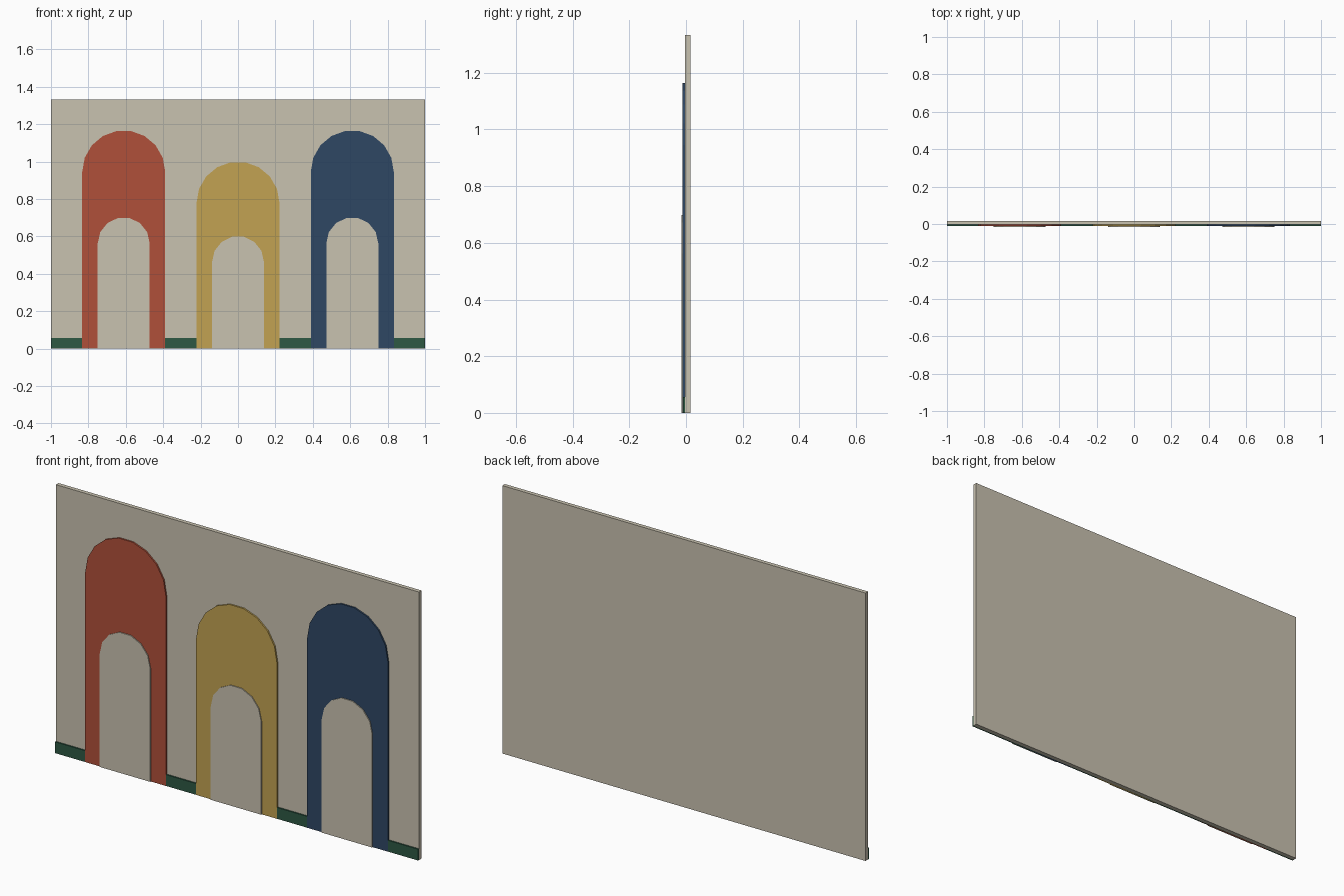
import bpy, bmesh
from math import sin, cos, pi

if "Cube" in bpy.data.objects:
    bpy.data.objects.remove(bpy.data.objects["Cube"])


def material(name, hex_rgb):
    m = bpy.data.materials.new(name)
    srgb = [int(hex_rgb[i:i + 2], 16) / 255 for i in (0, 2, 4)]
    m.diffuse_color = [((c + 0.055) / 1.055) ** 2.4 for c in srgb] + [1]
    m.use_nodes = True
    m.node_tree.nodes["Principled BSDF"].inputs["Base Color"].default_value = m.diffuse_color
    return m


def plate(name, outline, y_front, y_back, mat):
    """Extrude an x/z outline from y_front to y_back."""
    bm = bmesh.new()
    face = bm.faces.new([bm.verts.new((x, y_front, z)) for x, z in outline])
    ext = bmesh.ops.extrude_face_region(bm, geom=[face], use_keep_orig=True)
    moved = [g for g in ext["geom"] if isinstance(g, bmesh.types.BMVert)]
    bmesh.ops.translate(bm, verts=moved, vec=(0, y_back - y_front, 0))
    bmesh.ops.recalc_face_normals(bm, faces=bm.faces)
    mesh = bpy.data.meshes.new(name)
    bm.to_mesh(mesh)
    bm.free()
    mesh.materials.append(mat)
    obj = bpy.data.objects.new(name, mesh)
    bpy.context.collection.objects.link(obj)
    return obj


def rectangle(width, height):
    w = width / 2
    return [(-w, 0), (w, 0), (w, height), (-w, height)]


def arch(cx, width, spring, segments):
    """Straight legs topped by a faceted half circle."""
    r = width / 2
    curve = [(cx + r * cos(pi * i / segments), spring + r * sin(pi * i / segments))
             for i in range(segments + 1)]
    return [(cx - r, 0), (cx + r, 0)] + curve


beige = material("plaster", "C9C2B0")
green = material("green", "2D5844")
red = material("red", "B0503A")
yellow = material("yellow", "C2A252")
blue = material("blue", "2F4764")

# Wall panel and the strip along its foot
plate("wall_panel", rectangle(2, 1.333), -0.004, 0.0165, beige)
plate("base_strip", rectangle(2, 0.056), -0.0112, -0.004, green)

# Coloured arches, each with a raised plaster doorway
for side, cx, height, mat in (("left", -0.611, 1.167, red),
                              ("middle", 0, 1.0, yellow),
                              ("right", 0.611, 1.167, blue)):
    plate(side + "_arch", arch(cx, 0.444, height - 0.222, 9), -0.0117, -0.004, mat)
    plate(side + "_doorway", arch(cx, 0.278, height * 0.6 - 0.137, 7),
          -0.0165, -0.0117, beige)
